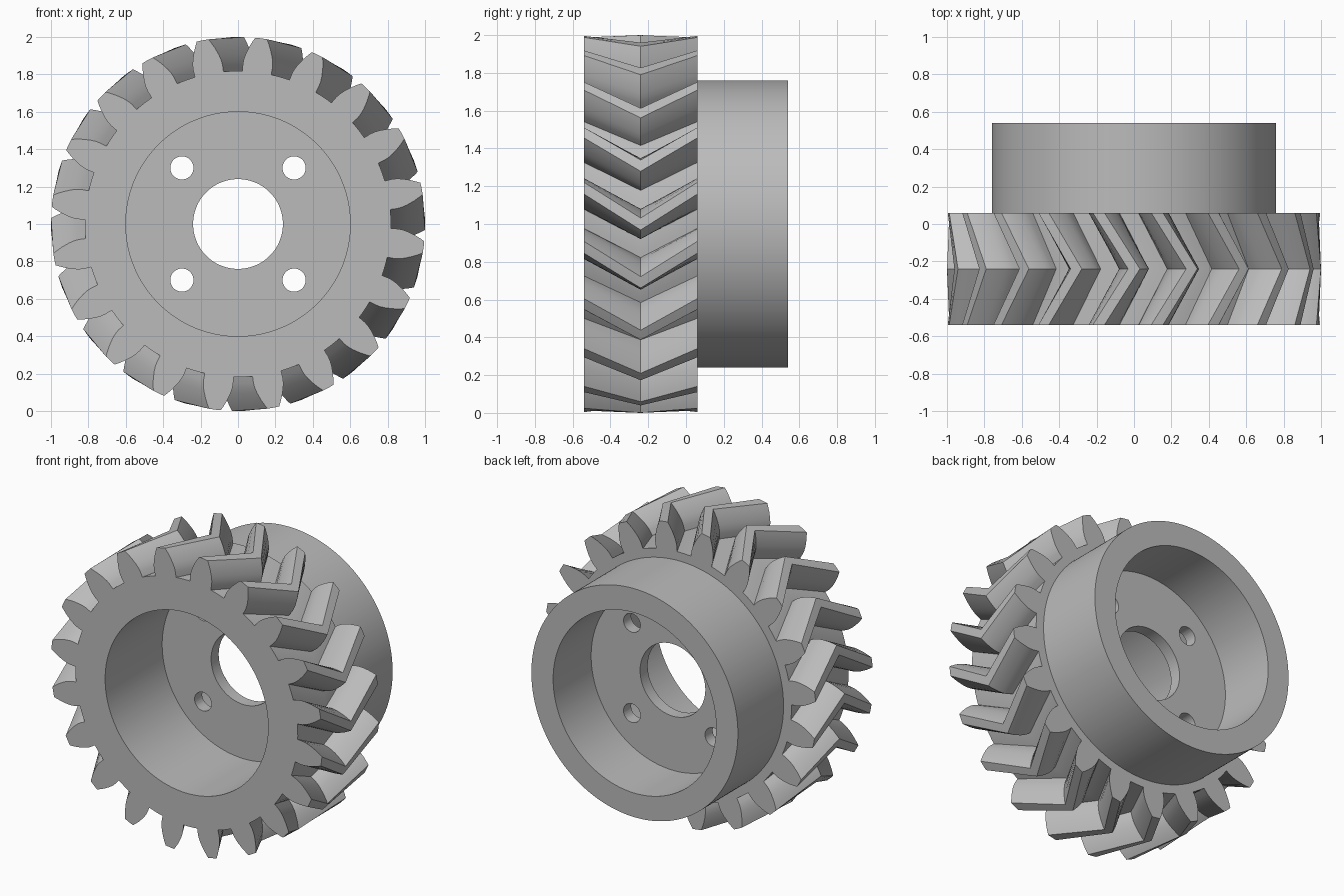
import bpy
import bmesh
from math import sin, cos, pi, radians, tan, acos, sqrt

cube = bpy.data.objects.get("Cube")
if cube:
    bpy.data.objects.remove(cube, do_unlink=True)

# Main sizes
TEETH = 20
OUTER, PITCH, ROOT = 1.0, 0.909, 0.818
BORE, HUB, SHAFT = 0.6, 0.76, 0.24
FRONT, MID, STEP, WEB, BACK = -0.54, -0.24, 0.06, 0.14, 0.54
TWIST = (MID - FRONT) * tan(radians(30)) / PITCH

metal = bpy.data.materials.new("grey metal")
metal.use_nodes = True
GREY = (0.5, 0.5, 0.5, 1)
metal.diffuse_color = GREY
metal.node_tree.nodes["Principled BSDF"].inputs["Base Color"].default_value = GREY


def involute(r):
    """Involute angle at radius r for a 20 degree pressure angle."""
    a = acos(min(1, PITCH * cos(radians(20)) / r))
    return tan(a) - a


def tooth_outline():
    """(angle, radius) points round the gear, one tooth after another."""
    half = [(pi / TEETH / 2 + involute(PITCH) - involute(r), r)
            for r in (OUTER, 0.98, 0.95, PITCH, 0.88, 0.855)]
    foot = half[-1][0] + radians(0.1)
    half += [(foot, ROOT), ((foot + pi / TEETH) / 2, ROOT)]
    left = [(-a, r) for a, r in reversed(half)]
    one = left + [(0, OUTER)] + half + [(pi / TEETH, ROOT)]
    return [(a + 2 * pi * t / TEETH, r) for t in range(TEETH) for a, r in one]


outline = tooth_outline()
bm = bmesh.new()


def ring(y, radius=None, twist=TWIST):
    return [bm.verts.new(((radius or r) * cos(a + twist), y,
                          1 + (radius or r) * sin(a + twist)))
            for a, r in outline]


# Closed loft: herringbone teeth, rear hub, web and front recess
rings = [ring(FRONT, BORE), ring(FRONT), ring(MID, twist=0), ring(STEP),
         ring(STEP, HUB), ring(BACK, HUB), ring(BACK, BORE), ring(WEB, BORE),
         ring(WEB, SHAFT), ring(STEP, SHAFT), ring(STEP, BORE)]
n = len(outline)
for k, a in enumerate(rings):
    b = rings[(k + 1) % len(rings)]
    for i in range(n):
        j = (i + 1) % n
        bm.faces.new((a[i], a[j], b[j], b[i]))
bmesh.ops.recalc_face_normals(bm, faces=bm.faces)
mesh = bpy.data.meshes.new("herringbone_gear")
bm.to_mesh(mesh)
bm.free()
gear = bpy.data.objects.new("herringbone_gear", mesh)
bpy.context.collection.objects.link(gear)
mesh.materials.append(metal)

# Four bolt holes through the web
for sx in (-1, 1):
    for sz in (-1, 1):
        bpy.ops.mesh.primitive_cylinder_add(
            vertices=32, radius=0.062, depth=0.3,
            location=(sx * 0.3, 0.1, 1 + sz * 0.3), rotation=(pi / 2, 0, 0))
        cutter = bpy.context.object
        cutter.name = "bolt_hole_cutter"
        cutter.hide_render = True
        cutter.data.materials.append(metal)
        bpy.context.view_layer.update()
        mod = gear.modifiers.new("bolt_hole", 'BOOLEAN')
        mod.operation = 'DIFFERENCE'
        mod.solver = 'EXACT'
        mod.object = cutter
        bpy.ops.object.select_all(action='DESELECT')
        gear.select_set(True)
        bpy.context.view_layer.objects.active = gear
        bpy.ops.object.modifier_apply(modifier=mod.name)
        bpy.data.objects.remove(cutter, do_unlink=True)

bpy.ops.object.shade_smooth_by_angle(angle=radians(25))
